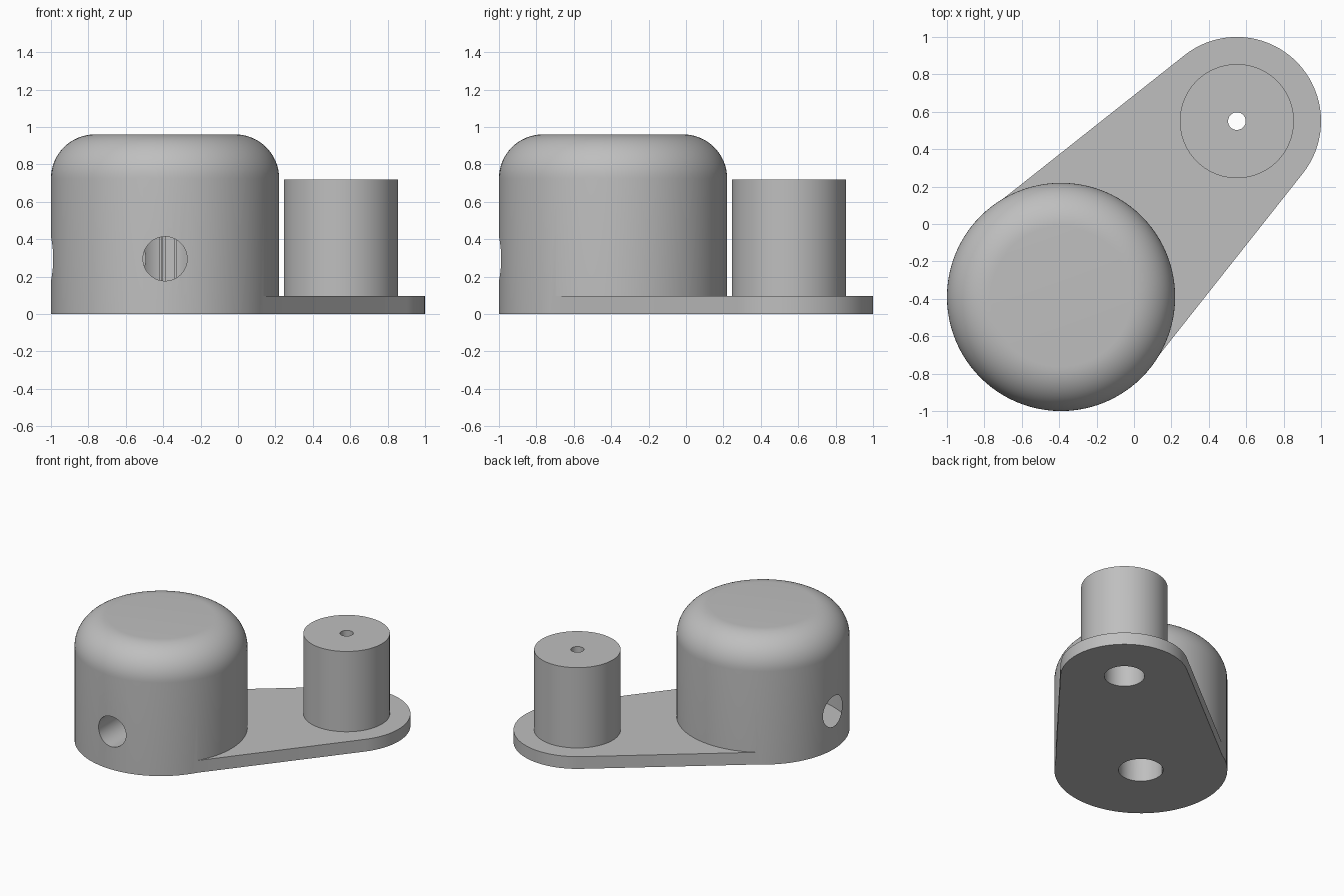
import bpy, bmesh
from math import sin, cos, acos, pi, radians, hypot
from mathutils import Vector, Matrix

cube = bpy.data.objects.get("Cube")
if cube:
    bpy.data.objects.remove(cube, do_unlink=True)

SEG = 96
BODY = Vector((-0.39, -0.39, 0))
POST = Vector((0.55, 0.55, 0))
BODY_R, BODY_H, FILLET = 0.61, 0.96, 0.235
PLATE_T, PLATE_BIG, PLATE_SMALL = 0.095, 0.604, 0.45
PORT_Z, PORT_R = 0.295, 0.118

grey = bpy.data.materials.new("plain grey")
grey.use_nodes = True
colour = (0.52, 0.52, 0.52, 1)
grey.diffuse_color = colour
grey.node_tree.nodes["Principled BSDF"].inputs["Base Color"].default_value = colour


def finish(name, bm):
    bmesh.ops.recalc_face_normals(bm, faces=bm.faces)
    mesh = bpy.data.meshes.new(name)
    bm.to_mesh(mesh)
    bm.free()
    mesh.materials.append(grey)
    obj = bpy.data.objects.new(name, mesh)
    bpy.context.collection.objects.link(obj)
    return obj


def lathe(name, profile, centre):
    """Revolve (radius, height) points around a vertical axis."""
    bm = bmesh.new()
    verts = [bm.verts.new((r, 0, z)) for r, z in profile]
    edges = [bm.edges.new(pair) for pair in zip(verts, verts[1:])]
    bmesh.ops.spin(bm, geom=verts + edges, cent=(0, 0, 0), axis=(0, 0, 1),
                   angle=2 * pi, steps=SEG, use_duplicate=False)
    bmesh.ops.remove_doubles(bm, verts=bm.verts, dist=1e-5)
    bmesh.ops.translate(bm, verts=bm.verts, vec=centre)
    return finish(name, bm)


def rod(name, radius, start, end):
    """Closed cylinder between two points."""
    start, end = Vector(start), Vector(end)
    axis = end - start
    bm = bmesh.new()
    turn = axis.to_track_quat('Z', 'Y').to_matrix().to_4x4()
    bmesh.ops.create_cone(bm, cap_ends=True, segments=SEG, radius1=radius,
                          radius2=radius, depth=axis.length,
                          matrix=Matrix.Translation((start + end) / 2) @ turn)
    return finish(name, bm)


def combine(target, tool, operation):
    mod = target.modifiers.new(operation.lower(), 'BOOLEAN')
    mod.operation = operation
    mod.solver = 'EXACT'
    mod.object = tool
    with bpy.context.temp_override(object=target, active_object=target):
        bpy.ops.object.modifier_apply(modifier=mod.name)
    bpy.data.objects.remove(tool, do_unlink=True)


def up(centre, z):
    return centre + Vector((0, 0, z))


# Large domed body with a rounded top edge
profile = [(0, 0), (BODY_R, 0)]
for i in range(17):
    a = i / 16 * pi / 2
    profile.append((BODY_R - FILLET + FILLET * cos(a), BODY_H - FILLET + FILLET * sin(a)))
profile.append((0, BODY_H))
part = lathe("domed_body_with_arm", profile, BODY)

# Tapered plate: two end arcs joined by tangent lines
span = POST - BODY
half = acos((PLATE_BIG - PLATE_SMALL) / hypot(span.x, span.y))
bm = bmesh.new()
outline = []
for centre, radius, a0, a1 in ((POST, PLATE_SMALL, -half, half),
                               (BODY, PLATE_BIG, half, 2 * pi - half)):
    for i in range(49):
        a = radians(45) + a0 + (a1 - a0) * i / 48
        outline.append(bm.verts.new(centre + Vector((cos(a), sin(a), 0)) * radius))
base = bm.faces.new(outline)
top = bmesh.ops.extrude_face_region(bm, geom=[base])["geom"]
bmesh.ops.translate(bm, vec=(0, 0, PLATE_T),
                    verts=[g for g in top if isinstance(g, bmesh.types.BMVert)])
combine(part, finish("arm_plate", bm), 'UNION')

# Upright post on the plate
combine(part, rod("post", 0.305, up(POST, 0.04), up(POST, 0.72)), 'UNION')

# Bores from below, the pin hole through the post, and two side ports
ports = up(BODY, PORT_Z)
for cutter in (
    rod("body_bore", 0.157, up(BODY, -0.1), up(BODY, 0.55)),
    rod("post_bore", 0.142, up(POST, -0.1), up(POST, 0.55)),
    rod("pin_hole", 0.047, up(POST, 0.4), up(POST, 0.9)),
    rod("front_port", PORT_R, ports, ports + Vector((0, -0.8, 0))),
    rod("right_port", PORT_R, ports, ports + Vector((-0.8, 0, 0))),
):
    combine(part, cutter, 'DIFFERENCE')

# Smooth curves, sharp rims
bpy.ops.object.select_all(action='DESELECT')
part.select_set(True)
bpy.context.view_layer.objects.active = part
bpy.ops.object.shade_smooth_by_angle(angle=radians(30))
